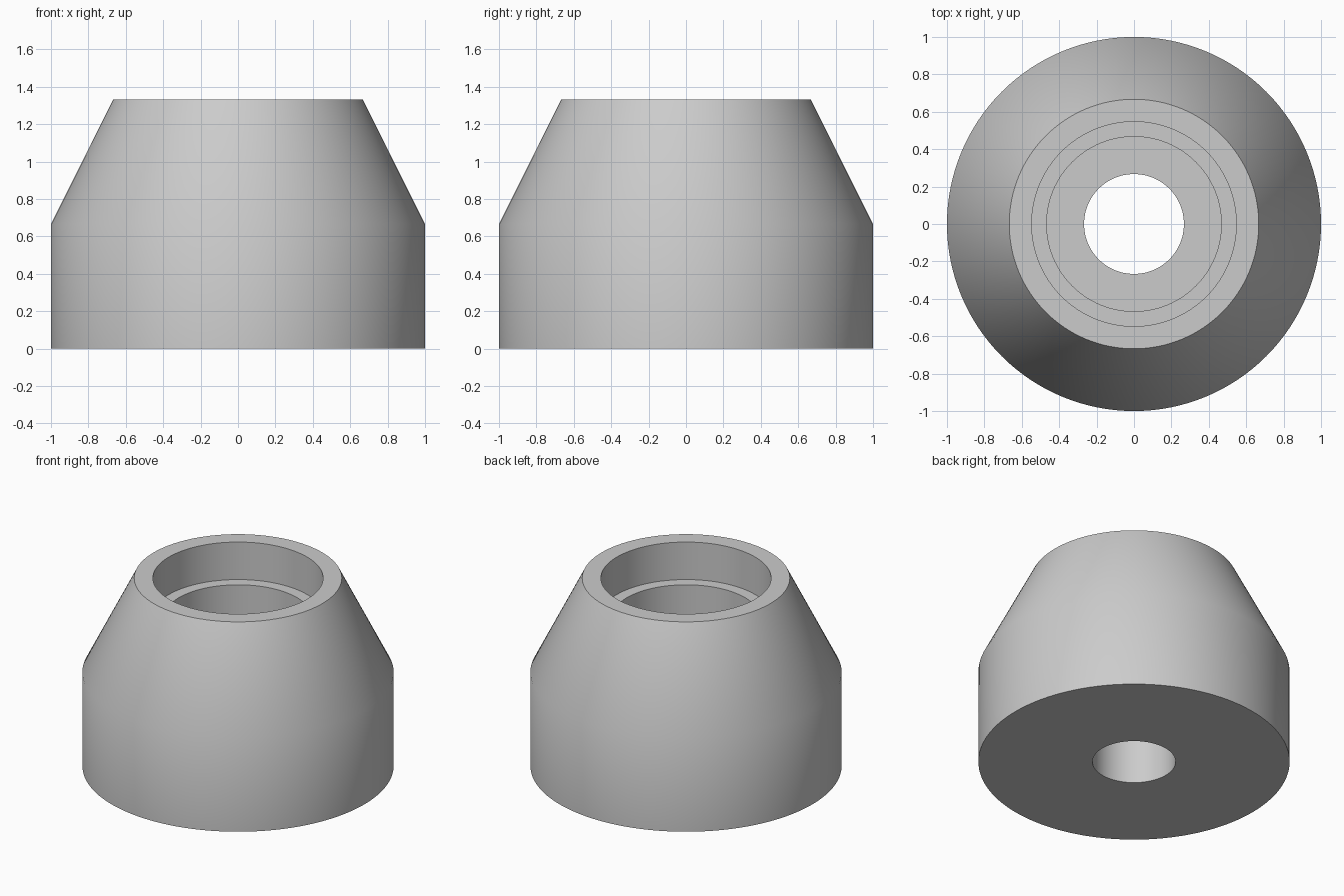
import bpy, bmesh, math

cube = bpy.data.objects.get("Cube")
if cube:
    bpy.data.objects.remove(cube, do_unlink=True)

SEGMENTS = 128
# Closed cross-section (radius, height): outer wall, taper, rim, stepped bore
PROFILE = [(0.267, 0), (1, 0), (1, 0.667), (0.667, 1.333),
           (0.547, 1.333), (0.547, 1.067), (0.467, 1.067),
           (0.467, 0.667), (0.267, 0.667)]

# Plain grey material
grey = bpy.data.materials.new("light_grey")
grey.use_nodes = True
colour = (0.6, 0.6, 0.6, 1)
grey.diffuse_color = colour
grey.node_tree.nodes["Principled BSDF"].inputs["Base Color"].default_value = colour

# Revolve the cross-section into a tapered collar
bm = bmesh.new()
rings = []
for r, z in PROFILE:
    angles = [math.tau * i / SEGMENTS for i in range(SEGMENTS)]
    rings.append([bm.verts.new((r * math.cos(a), r * math.sin(a), z)) for a in angles])
for low, high in zip(rings, rings[1:] + rings[:1]):
    for i in range(SEGMENTS):
        j = (i + 1) % SEGMENTS
        bm.faces.new((low[i], low[j], high[j], high[i]))
bmesh.ops.recalc_face_normals(bm, faces=bm.faces)
mesh = bpy.data.meshes.new("tapered_collar")
bm.to_mesh(mesh)
bm.free()
mesh.materials.append(grey)

collar = bpy.data.objects.new("tapered_collar", mesh)
bpy.context.collection.objects.link(collar)
bpy.context.view_layer.objects.active = collar
collar.select_set(True)
bpy.ops.object.shade_smooth_by_angle(angle=math.radians(30))
